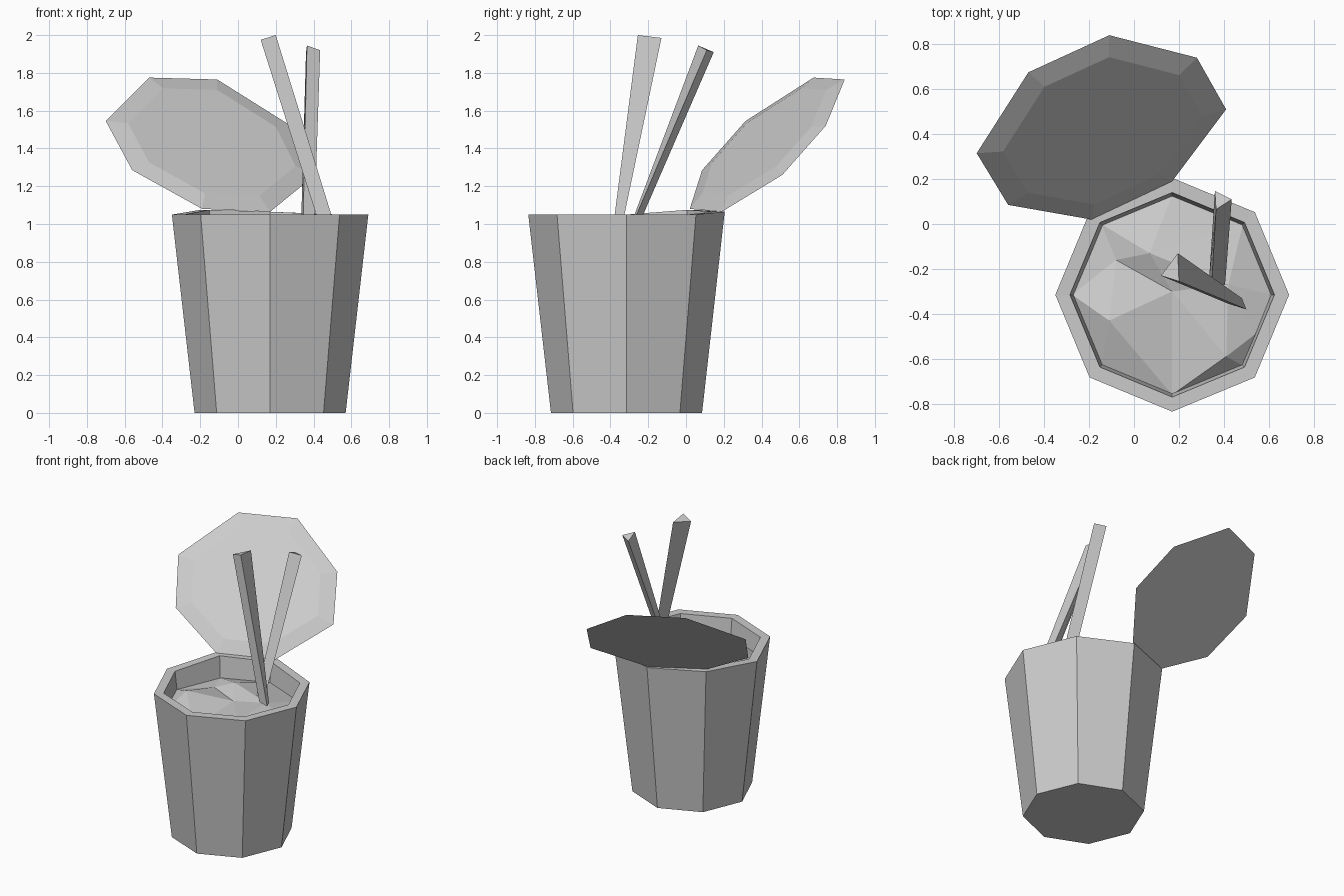
import bpy, bmesh, math
from mathutils import Vector
from mathutils.geometry import delaunay_2d_cdt

if "Cube" in bpy.data.objects:
    bpy.data.objects.remove(bpy.data.objects["Cube"])

CX, CY, RIM = 0.17, -0.315, 1.05

grey = bpy.data.materials.new("plain_grey")
grey.diffuse_color = (0.6, 0.6, 0.6, 1)
grey.use_nodes = True
grey.node_tree.nodes["Principled BSDF"].inputs["Base Color"].default_value = grey.diffuse_color


def finish(name, bm, fix_normals=True):
    if fix_normals:
        bmesh.ops.recalc_face_normals(bm, faces=bm.faces)
    mesh = bpy.data.meshes.new(name)
    bm.to_mesh(mesh)
    bm.free()
    mesh.materials.append(grey)
    obj = bpy.data.objects.new(name, mesh)
    bpy.context.collection.objects.link(obj)
    return obj


def loft(name, rings):
    """Skin a stack of equal rings and cap both ends."""
    bm = bmesh.new()
    loops = [[bm.verts.new(p) for p in ring] for ring in rings]
    n = len(rings[0])
    for a, b in zip(loops, loops[1:]):
        for i in range(n):
            j = (i + 1) % n
            bm.faces.new((a[i], a[j], b[j], b[i]))
    bm.faces.new(loops[0])
    bm.faces.new(loops[-1])
    return finish(name, bm)


def octagon(r, z, lift=(0, 0)):
    """Octagon about the cup axis; lift raises the two hinge corners."""
    ring = []
    for i in range(8):
        a = i * math.pi / 4
        dz = lift[i - 2] if i in (2, 3) else 0
        ring.append(Vector((CX + r * math.cos(a), CY + r * math.sin(a), z + dz)))
    return ring


# Tapered cup with a thick rim, slightly lifted where the lid is attached
hinge = (0.015, 0.025)
loft("cup", [octagon(0.40, 0), octagon(0.52, RIM, hinge),
             octagon(0.455, RIM, hinge), octagon(0.42, 0.75)])

# Lumpy faceted food surface inside the cup
edge = octagon(0.445, 0.92)
lumps = [(-0.11, -0.43, 1.0), (0.41, -0.59, 0.99), (-0.08, -0.16, 0.93),
         (0.07, -0.13, 0.99), (0.17, -0.30, 0.95), (0.42, -0.27, 0.99),
         (0.54, -0.49, 0.95)]
points = edge + [Vector(p) for p in lumps]
flat, _, tris, *_ = delaunay_2d_cdt([p.xy for p in points], [],
                                    [list(range(8))], 1, 1e-5)
bm = bmesh.new()
verts = []
for p in flat:
    near = min(points, key=lambda q: (q.xy - p).length)
    verts.append(bm.verts.new((p.x, p.y, near.z)))
for t in tris:
    bm.faces.new([verts[i] for i in t])
for f in bm.faces:
    f.normal_update()
    if f.normal.z < 0:
        f.normal_flip()
finish("food_surface", bm, False)

# Peeled-back lid: flat back and a slightly raised, inset inner panel
outline = [Vector(p) for p in (
    (-0.11, 0.84, 1.765), (0.28, 0.74, 1.52), (0.41, 0.51, 1.26),
    (0.17, 0.19, 1.065), (-0.19, 0.02, 1.08), (-0.56, 0.085, 1.285),
    (-0.70, 0.315, 1.545), (-0.47, 0.675, 1.775))]
centre = sum(outline, Vector()) / 8
normal = (outline[2] - outline[6]).cross(outline[0] - outline[4]).normalized()
panel = [p.lerp(centre, 0.2) + normal * 0.022 for p in outline]
loft("lid", [outline, panel])

# Two three-sided tapered sticks
loft("chopstick_left", [
    [(0.42, -0.355, 1.03), (0.48, -0.33, 1.03), (0.50, -0.38, 1.03)],
    [(0.12, -0.23, 1.975), (0.195, -0.13, 1.985), (0.20, -0.255, 2.0)]])
loft("chopstick_right", [
    [(0.345, -0.28, 1.03), (0.405, -0.27, 1.03), (0.335, -0.235, 1.03)],
    [(0.365, 0.065, 1.945), (0.435, 0.11, 1.92), (0.36, 0.147, 1.91)]])
